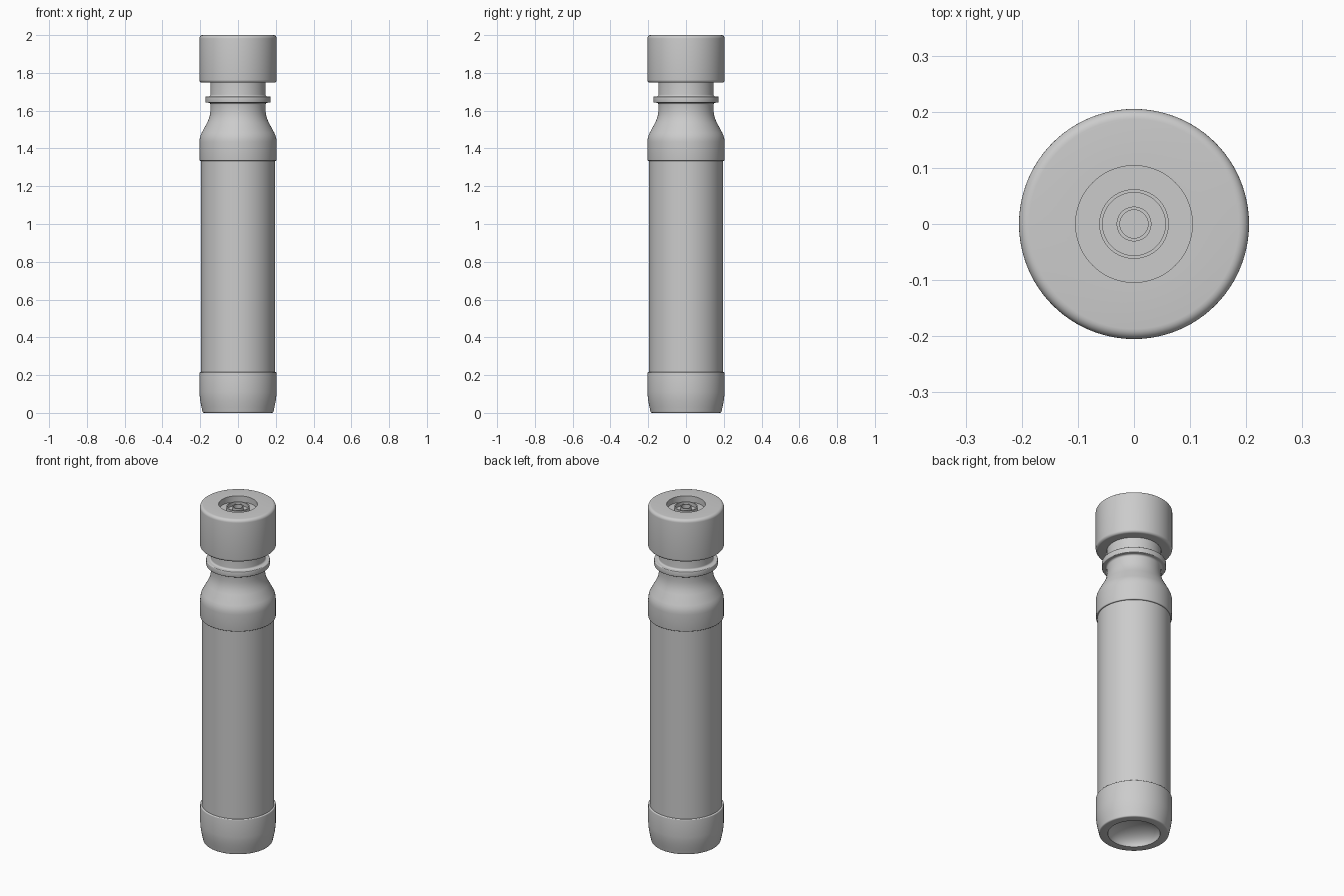
import bpy, bmesh, math

cube = bpy.data.objects.get("Cube")
if cube:
    bpy.data.objects.remove(cube, do_unlink=True)

SEGMENTS = 96

grey = bpy.data.materials.new("plain_grey")
grey.use_nodes = True
grey.diffuse_color = (0.6, 0.6, 0.6, 1)
grey.node_tree.nodes["Principled BSDF"].inputs["Base Color"].default_value = (0.6, 0.6, 0.6, 1)


def arc(cr, cz, rad, start, end, steps=6):
    """Points (radius, height) along a circular fillet, angles in degrees."""
    angles = [math.radians(start + (end - start) * i / steps) for i in range(steps + 1)]
    return [(cr + rad * math.cos(a), cz + rad * math.sin(a)) for a in angles]


def lathe(name, profile, closed=False):
    """Spin a (radius, height) profile about the z axis."""
    bm = bmesh.new()
    verts = [bm.verts.new((r, 0, z)) for r, z in profile]
    edges = [bm.edges.new(pair) for pair in zip(verts, verts[1:])]
    if closed:
        edges.append(bm.edges.new((verts[-1], verts[0])))
    bmesh.ops.spin(bm, geom=verts + edges, axis=(0, 0, 1), cent=(0, 0, 0),
                   angle=math.tau, steps=SEGMENTS, use_duplicate=False)
    bmesh.ops.remove_doubles(bm, verts=bm.verts, dist=1e-5)
    bmesh.ops.recalc_face_normals(bm, faces=bm.faces)
    mesh = bpy.data.meshes.new(name)
    bm.to_mesh(mesh)
    bm.free()
    mesh.materials.append(grey)
    obj = bpy.data.objects.new(name, mesh)
    bpy.context.collection.objects.link(obj)
    bpy.ops.object.select_all(action="DESELECT")
    obj.select_set(True)
    bpy.context.view_layer.objects.active = obj
    bpy.ops.object.shade_smooth_by_angle(angle=math.radians(32))
    return obj


# Bottle: hollow domed underside, foot band, straight body, shoulder and neck
dome = [(0.14 * math.sin(math.radians(a)), 0.075 * math.cos(math.radians(a)))
        for a in range(0, 91, 9)]
foot = [(0.180, 0)] + arc(0.180, 0.008, 0.008, -60, 0, 3) + [
    (0.193, 0.03), (0.199, 0.06), (0.203, 0.09), (0.204, 0.11)]
foot += arc(0.199, 0.211, 0.005, 0, 90, 4)
body = [(0.195, 0.216), (0.195, 1.334)]
shoulder = arc(0.199, 1.339, 0.005, -90, 0, 4) + [
    (0.204, 1.435), (0.203, 1.45), (0.199, 1.467), (0.192, 1.483),
    (0.164, 1.535), (0.154, 1.557), (0.148, 1.58), (0.146, 1.60)]
collar = arc(0.156, 1.632, 0.010, 180, 90) + [(0.168, 1.642)]
collar += arc(0.168, 1.646, 0.004, -90, 0, 3) + arc(0.168, 1.671, 0.004, 0, 90, 3)
collar += arc(0.156, 1.685, 0.010, 270, 180)
neck = [(0.146, 1.76), (0, 1.76)]
lathe("bottle", dome + foot + body + shoulder + collar + neck)

# Cap: rounded cylinder with a shallow well in its top
floor = 1.965
cap = [(0, 1.748), (0.190, 1.748)] + arc(0.190, 1.763, 0.015, -90, 0)
cap += arc(0.187, 1.982, 0.018, 0, 90) + [(0.104, 2.0), (0.104, floor), (0, floor)]
lathe("cap", cap)

# Two concentric raised rings inside the well
for name, inner, outer in (("outer_well_ring", 0.056, 0.062), ("inner_well_ring", 0.025, 0.031)):
    lathe(name, [(inner, floor - 0.004), (outer, floor - 0.004),
                 (outer, 1.987), (inner, 1.987)], closed=True)
